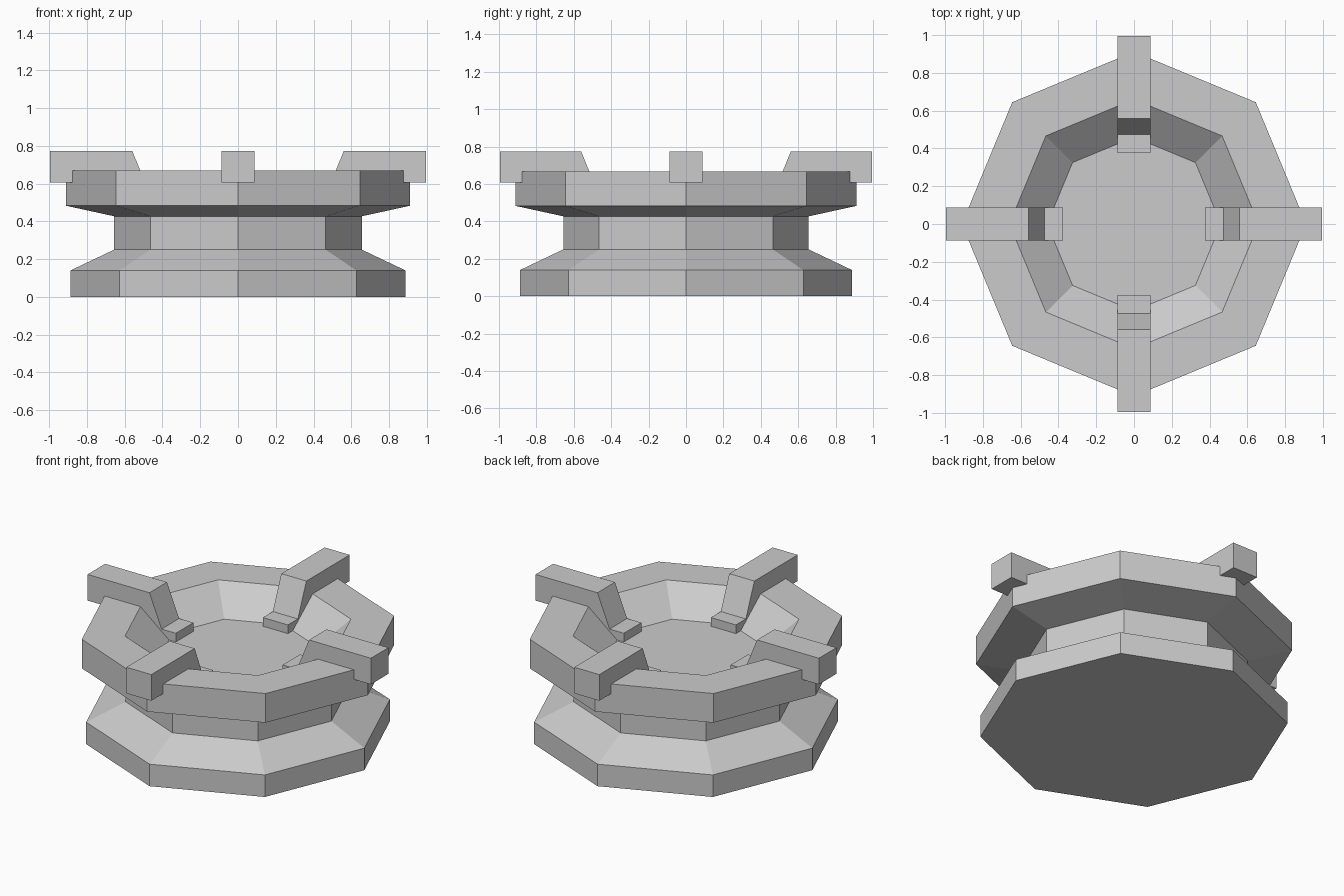
import bpy
import bmesh
from math import cos, sin, pi
from mathutils import Matrix

cube = bpy.data.objects.get("Cube")
if cube:
    bpy.data.objects.remove(cube, do_unlink=True)

stone = bpy.data.materials.new("grey_stone")
stone.use_nodes = True
colour = (0.6, 0.6, 0.6, 1)
stone.diffuse_color = colour
stone.node_tree.nodes["Principled BSDF"].inputs["Base Color"].default_value = colour


def finish(bm, name):
    bmesh.ops.recalc_face_normals(bm, faces=bm.faces)
    mesh = bpy.data.meshes.new(name)
    bm.to_mesh(mesh)
    bm.free()
    mesh.materials.append(stone)
    obj = bpy.data.objects.new(name, mesh)
    bpy.context.collection.objects.link(obj)
    return obj


def lathe(name, profile, sides):
    """Stack of polygon rings, capped at both ends; corners lie on the axes."""
    bm = bmesh.new()
    rings = [[bm.verts.new((r * cos(2 * pi * i / sides), r * sin(2 * pi * i / sides), z))
              for i in range(sides)] for r, z in profile]
    for low, high in zip(rings, rings[1:]):
        for i in range(sides):
            j = (i + 1) % sides
            bm.faces.new((low[i], low[j], high[j], high[i]))
    bm.faces.new(rings[0])
    bm.faces.new(rings[-1])
    return finish(bm, name)


def prong(name, profile, width, angle):
    """Side profile extruded to a width, then turned about the centre."""
    bm = bmesh.new()
    face = bm.faces.new([bm.verts.new((x, -width / 2, z)) for x, z in profile])
    side = bmesh.ops.extrude_face_region(bm, geom=[face])["geom"]
    verts = [v for v in side if isinstance(v, bmesh.types.BMVert)]
    bmesh.ops.translate(bm, verts=verts, vec=(0, width, 0))
    bmesh.ops.rotate(bm, verts=bm.verts, matrix=Matrix.Rotation(angle, 3, "Z"))
    return finish(bm, name)


# Octagonal body: foot, waist, wide rim and sunken bowl
lathe("pedestal_bowl", [
    (0.887, 0), (0.887, 0.14),
    (0.656, 0.25), (0.656, 0.427),
    (0.912, 0.483), (0.912, 0.668),
    (0.66, 0.668), (0.46, 0.51),
], 8)

# Four prongs hooked over the rim, stepping down to the bowl floor
hook = [(0.375, 0.5), (0.375, 0.565), (0.475, 0.565), (0.56, 0.773),
        (0.995, 0.773), (0.995, 0.607), (0.62, 0.607), (0.5, 0.5)]
for i, place in enumerate(("left", "back", "right", "front")):
    prong(place + "_prong", hook, 0.176, i * pi / 2)
